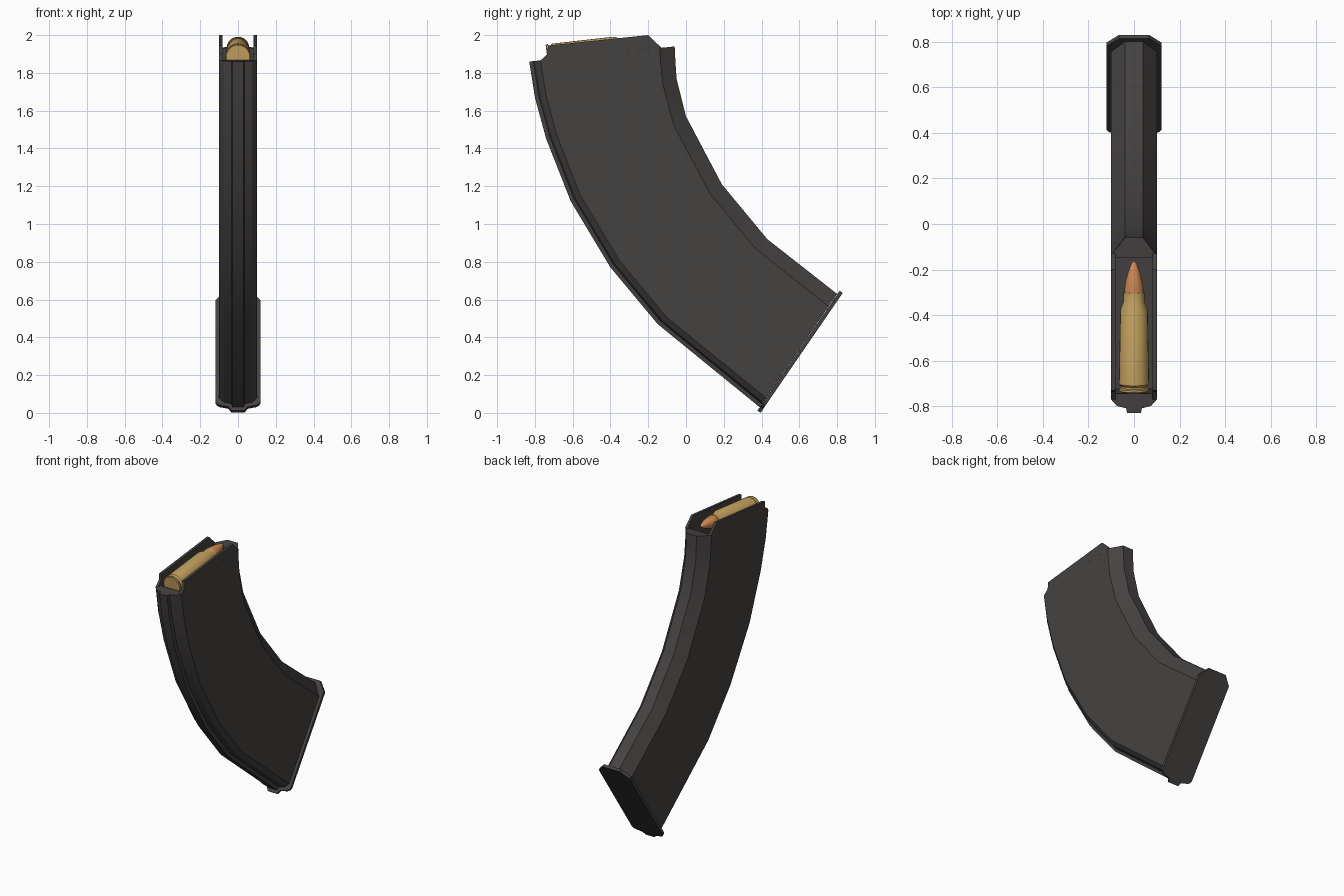
import bpy, bmesh, math
from mathutils import Vector, Matrix

if "Cube" in bpy.data.objects:
    bpy.data.objects.remove(bpy.data.objects["Cube"])


def material(name, rgb):
    m = bpy.data.materials.new(name)
    m.diffuse_color = (*rgb, 1)
    m.use_nodes = True
    m.node_tree.nodes["Principled BSDF"].inputs["Base Color"].default_value = m.diffuse_color
    return m


STEEL = material("dark grey steel", (0.06, 0.055, 0.053))
BRASS = material("brass", (0.58, 0.38, 0.12))
COPPER = material("copper", (0.62, 0.25, 0.09))


def finish(name, bm, mat):
    bmesh.ops.recalc_face_normals(bm, faces=bm.faces)
    me = bpy.data.meshes.new(name)
    bm.to_mesh(me)
    bm.free()
    ob = bpy.data.objects.new(name, me)
    bpy.context.collection.objects.link(ob)
    me.materials.append(mat)
    return ob


def smooth(ob, angle=28):
    bpy.ops.object.select_all(action='DESELECT')
    ob.select_set(True)
    bpy.context.view_layer.objects.active = ob
    bpy.ops.object.shade_smooth_by_angle(angle=math.radians(angle))


def loft(name, rings, mat):
    """Skin closed rings and cap both ends."""
    bm = bmesh.new()
    vs = [[bm.verts.new(p) for p in r] for r in rings]
    n = len(vs[0])
    for a, b in zip(vs, vs[1:]):
        for i in range(n):
            bm.faces.new((a[i], a[(i + 1) % n], b[(i + 1) % n], b[i]))
    bm.faces.new(vs[0])
    bm.faces.new(vs[-1])
    return finish(name, bm, mat)


def section(f, b, front, back):
    """Mirrored cross-section between a front and a back point in the yz plane."""
    f, b = Vector((0, *f)), Vector((0, *b))
    u = (b - f).normalized()
    half = [f + u * d + Vector((x, 0, 0)) for x, d in front]
    half += [b - u * d + Vector((x, 0, 0)) for x, d in back]
    return half + [Vector((-p.x, p.y, p.z)) for p in reversed(half)]


# Curved body with a front rib and chamfered back
front_pts = [(-.83, 1.86), (-.80, 1.67), (-.74, 1.45), (-.61, 1.12),
             (-.40, .77), (-.15, .47), (.39, .03)]
back_pts = [(-.06, 1.94), (-.056, 1.86), (-.05, 1.77), (0, 1.57),
            (.19, 1.21), (.43, .92), (.80, .63)]
rib = [(.03, 0), (.035, .022), (.075, .032), (.1, .06)]
body = loft("curved_body", [section(f, b, rib, [(.1, .08), (.04, 0)])
                            for f, b in zip(front_pts, back_pts)], STEEL)

# Feed opening cut into the top
tilt = math.atan2(.08, .77)
bm = bmesh.new()
bmesh.ops.create_cube(bm, size=1, matrix=Matrix.Translation((0, -.445, 1.9))
                      @ Matrix.Rotation(tilt, 4, 'X') @ Matrix.Diagonal((.164, .60, .4, 1)))
cutter = finish("opening_cutter", bm, STEEL)
cutter.hide_render = True
mod = body.modifiers.new("opening", 'BOOLEAN')
mod.operation = 'DIFFERENCE'
mod.solver = 'EXACT'
mod.object = cutter
bpy.context.view_layer.objects.active = body
bpy.ops.object.modifier_apply(modifier=mod.name)
bpy.data.objects.remove(cutter)
smooth(body)

# Feed lips on both sides of the opening
lip = [(-.77, 1.866), (-.735, 1.90), (-.73, 1.945), (-.20, 2.0), (-.13, 1.933)]
for side, s in (("left", -1), ("right", 1)):
    loft(f"feed_lip_{side}", [[(s * x, y, z) for y, z in lip] for x in (.1, .082)], STEEL)

# Base plate with a front tab
n = Vector((0, .826, -.56)) * .02
outer = section((.395, .001), (.83, .635),
                [(.035, 0), (.05, .025), (.095, .035), (.112, .045), (.12, .062)],
                [(.12, .06), (.065, 0)])
loft("base_plate", [[p - n for p in outer], outer], STEEL)


# Cartridge, turned around its own axis
def lathe(name, profile, mat, segs=24):
    bm = bmesh.new()
    vs = [bm.verts.new((0, d, r)) for r, d in profile]
    es = [bm.edges.new(e) for e in zip(vs, vs[1:])]
    bmesh.ops.spin(bm, geom=vs + es, cent=(0, 0, 0), axis=(0, 1, 0),
                   angle=math.tau, steps=segs)
    bmesh.ops.remove_doubles(bm, verts=bm.verts, dist=1e-5)
    ob = finish(name, bm, mat)
    ob.matrix_world = Matrix.Translation((0, -.735, 1.885)) @ Matrix.Rotation(.13, 4, 'X')
    smooth(ob, 35)


lathe("cartridge_case", [(0, 0), (.062, 0), (.066, .004), (.066, .012), (.057, .016),
                         (.057, .024), (.066, .034), (.06, .36), (.046, .40),
                         (.045, .44), (0, .44)], BRASS)
lathe("bullet", [(0, .43), (.043, .43), (.042, .455), (.036, .49), (.026, .53),
                 (.012, .565), (0, .58)], COPPER)
